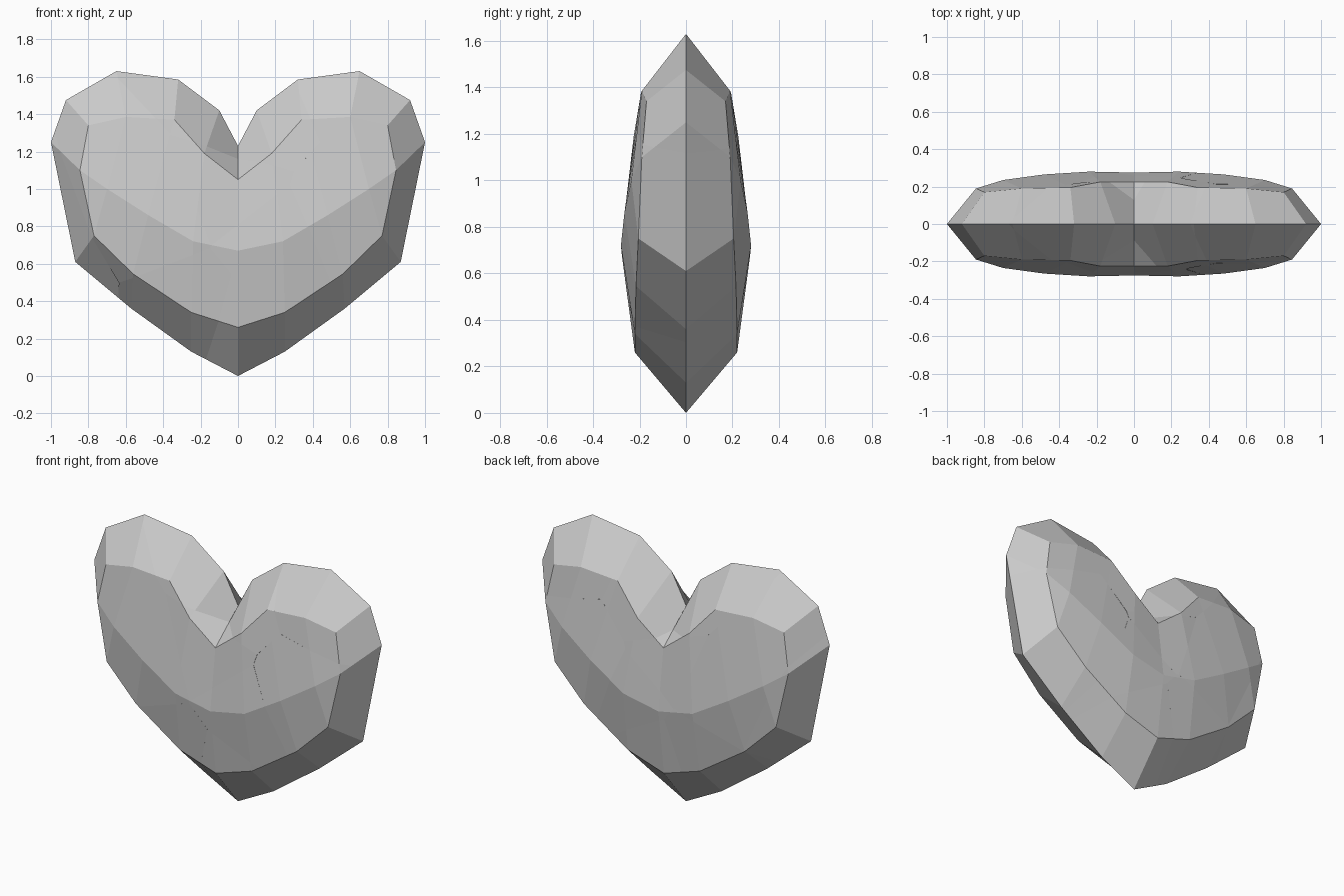
import bpy, bmesh
from mathutils import Vector

if "Cube" in bpy.data.objects:
    bpy.data.objects.remove(bpy.data.objects["Cube"])

# Quarter of the heart (x >= 0, front): rim outline on y = 0, from notch to tip
rim = [(0, 1.23), (.10, 1.42), (.32, 1.585), (.65, 1.63), (.92, 1.475),
       (1.0, 1.25), (.87, .61), (.57, .36), (.25, .13), (0, 0)]
# Bevelled inner ring: x, depth, z
ring = [(0, .225, 1.05), (.18, .225, 1.19), (.34, .195, 1.37), (.60, .19, 1.385),
        (.80, .17, 1.34), (.845, .19, 1.10), (.77, .205, .75), (.56, .215, .545),
        (.25, .22, .34), (0, .22, .26)]
# Raised ridge across the belly
ridge = [(0, .275, .67), (.24, .28, .72), (.48, .265, .86), (.70, .235, 1.0)]


def heart_mesh():
    bm = bmesh.new()
    for sx in (1, -1):
        for sy in (1, -1):
            put = lambda p: bm.verts.new((sx * p[0], sy * p[1], p[2]))
            o = [put((x, 0, z)) for x, z in rim]
            r = [put(p) for p in ring]
            m = [put(p) for p in ridge]
            for i in range(9):
                bm.faces.new((o[i], o[i + 1], r[i + 1], r[i]))
            for i in range(3):
                bm.faces.new((r[i], r[i + 1], m[i + 1], m[i]))
                bm.faces.new((m[i], m[i + 1], r[8 - i], r[9 - i]))
            bm.faces.new((r[3], r[4], r[5], m[3]))
            bm.faces.new((m[3], r[5], r[6]))
    bmesh.ops.remove_doubles(bm, verts=bm.verts, dist=1e-4)
    bmesh.ops.recalc_face_normals(bm, faces=bm.faces)
    return bm


# Shard centres: every shard is the heart cut by the planes halfway to the others
seeds = [Vector(s) for s in [
    (-.05, -.02, 1.02), (-.40, .0, .89), (.03, .02, 1.28), (.70, .03, 1.56),
    (.53, .0, .84), (.20, -.03, .70), (0, .03, .325), (-.20, .02, .38),
    (-.98, .2, .62)]]

for i, a in enumerate(seeds):
    bm = heart_mesh()
    for b in seeds:
        if b is a or not bm.verts:
            continue
        bmesh.ops.bisect_plane(bm, geom=bm.verts[:] + bm.edges[:] + bm.faces[:],
                               dist=1e-5, plane_co=(a + b) / 2, plane_no=b - a,
                               clear_outer=True)
        bmesh.ops.holes_fill(bm, edges=[e for e in bm.edges if e.is_boundary], sides=0)
    if not bm.faces:
        bm.free()
        continue
    bmesh.ops.recalc_face_normals(bm, faces=bm.faces)
    me = bpy.data.meshes.new(f"heart_shard_{i + 1}")
    bm.to_mesh(me)
    bm.free()
    bpy.context.collection.objects.link(bpy.data.objects.new(me.name, me))
